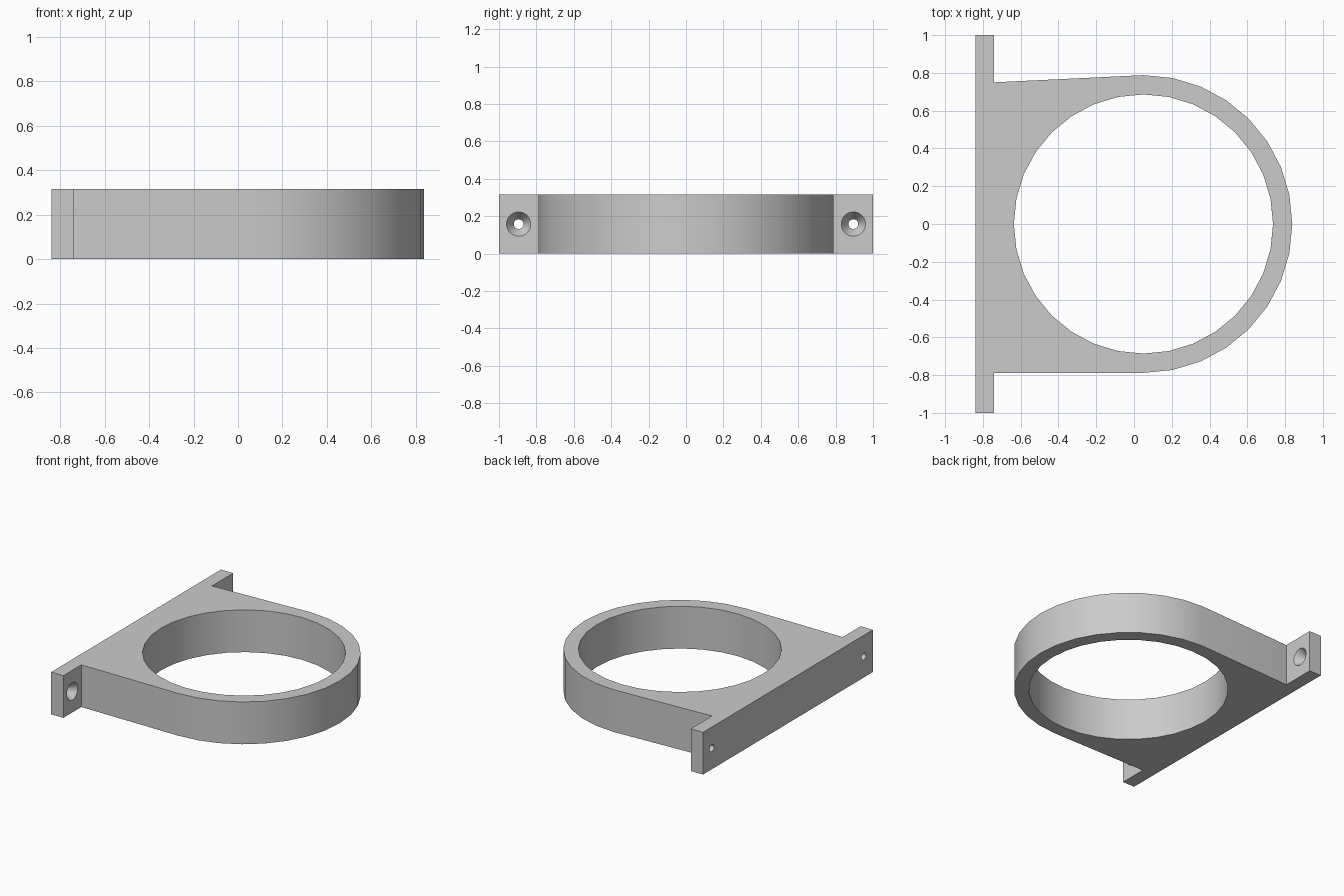
import bpy, bmesh
from math import sin, cos, pi, radians
from mathutils import Matrix

if "Cube" in bpy.data.objects:
    bpy.data.objects.remove(bpy.data.objects["Cube"])

HEIGHT = 0.315
CENTRE_X = 0.05
OUTER, INNER = 0.788, 0.686
BACK, FACE = -0.84, -0.74
SEGMENTS = 32

grey = bpy.data.materials.new("plain grey")
grey.use_nodes = True
colour = (0.6, 0.6, 0.6, 1)
grey.diffuse_color = colour
grey.node_tree.nodes["Principled BSDF"].inputs["Base Color"].default_value = colour


def make_object(name, bm):
    bmesh.ops.recalc_face_normals(bm, faces=bm.faces)
    mesh = bpy.data.meshes.new(name)
    bm.to_mesh(mesh)
    bm.free()
    mesh.materials.append(grey)
    obj = bpy.data.objects.new(name, mesh)
    bpy.context.collection.objects.link(obj)
    return obj


def extrude_outline(name, points, bottom, top):
    bm = bmesh.new()
    face = bm.faces.new([bm.verts.new((x, y, bottom)) for x, y in points])
    result = bmesh.ops.extrude_face_region(bm, geom=[face])
    moved = [v for v in result["geom"] if isinstance(v, bmesh.types.BMVert)]
    bmesh.ops.translate(bm, vec=(0, 0, top - bottom), verts=moved)
    return make_object(name, bm)


def arc(radius, start, steps):
    angles = [start + 2 * pi * i / SEGMENTS for i in range(steps)]
    return [(CENTRE_X + radius * cos(a), radius * sin(a)) for a in angles]


def countersunk_cutter(y):
    # Revolved screw profile along x: narrow shank, then a flared head
    profile = [(BACK - 0.05, 0.026), (FACE - 0.06, 0.026),
               (FACE, 0.065), (FACE + 0.05, 0.065)]
    bm = bmesh.new()
    rings = []
    for x, r in profile:
        rings.append([bm.verts.new((x, y + r * cos(2 * pi * i / SEGMENTS),
                                    HEIGHT / 2 + r * sin(2 * pi * i / SEGMENTS)))
                      for i in range(SEGMENTS)])
    for a, b in zip(rings, rings[1:]):
        for i in range(SEGMENTS):
            j = (i + 1) % SEGMENTS
            bm.faces.new((a[i], a[j], b[j], b[i]))
    bm.faces.new(rings[0])
    bm.faces.new(rings[-1])
    return make_object("screw_hole_cutter", bm)


# Flanged body: mounting plate, sloping web and half-round front in one outline
outline = [(BACK, 1), (BACK, -1), (FACE, -1), (FACE, -OUTER)]
outline += arc(OUTER, -pi / 2, SEGMENTS // 2 + 1)
outline += [(FACE, 0.75), (FACE, 1)]
bracket = extrude_outline("ring_bracket", outline, 0, HEIGHT)

# Large bore and the two countersunk screw holes
cutters = [extrude_outline("bore_cutter", arc(INNER, 0, SEGMENTS), -0.1, HEIGHT + 0.1)]
cutters += [countersunk_cutter(side * 0.895) for side in (-1, 1)]

bpy.ops.object.select_all(action="DESELECT")
bracket.select_set(True)
bpy.context.view_layer.objects.active = bracket
for cutter in cutters:
    cutter.hide_render = True
    cut = bracket.modifiers.new("cut", "BOOLEAN")
    cut.operation = "DIFFERENCE"
    cut.solver = "EXACT"
    cut.object = cutter
    bpy.ops.object.modifier_apply(modifier=cut.name)
    bpy.data.objects.remove(cutter)

bpy.ops.object.shade_smooth_by_angle(angle=radians(30))
